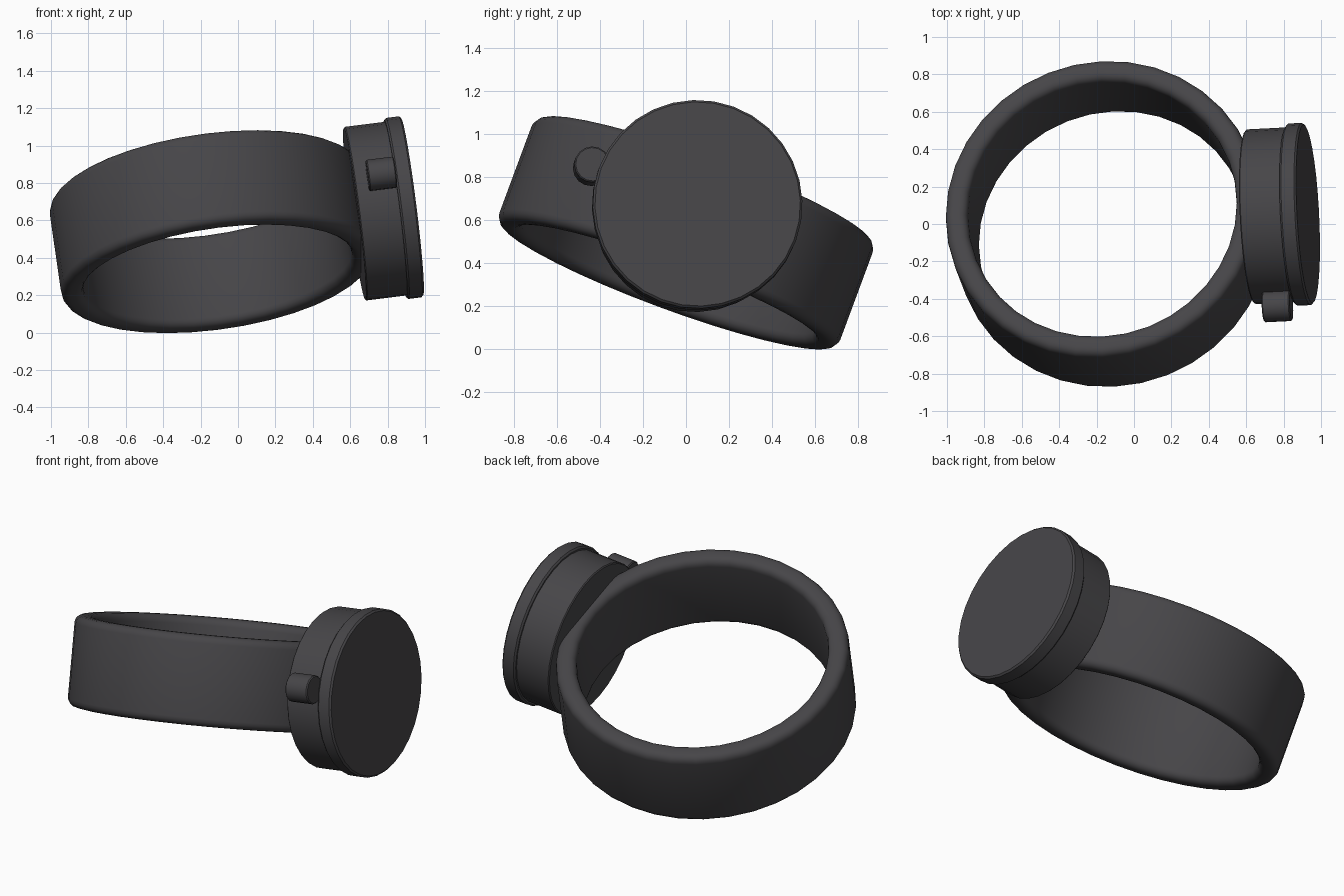
import bpy, bmesh, math
from mathutils import Matrix, Vector

cube = bpy.data.objects.get("Cube")
if cube:
    bpy.data.objects.remove(cube, do_unlink=True)

# One dark grey material
grey = bpy.data.materials.new("dark_grey")
grey.use_nodes = True
colour = (0.062, 0.06, 0.065, 1)
grey.diffuse_color = colour
grey.node_tree.nodes["Principled BSDF"].inputs["Base Color"].default_value = colour

# Tilted frame: local z is the band axis, local x points out through the dial
out = Vector((0.99, 0.05, 0.124)).normalized()
side = Vector((-0.12, 0.345, 0.93)).cross(out).normalized()
up = out.cross(side)
frame = Matrix.Translation((-0.14, 0, 0.54)) @ Matrix((out, side, up)).transposed().to_4x4()


def lathe(name, profile, place, closed=False, segments=32, angle=35):
    """Spin (radius, height) points around local z."""
    bm = bmesh.new()
    rings = []
    for i in range(segments):
        a = math.tau * i / segments
        rings.append([bm.verts.new((r * math.cos(a), r * math.sin(a), z)) for r, z in profile])
    n = len(profile)
    for i in range(segments):
        p, q = rings[i], rings[(i + 1) % segments]
        for j in range(n if closed else n - 1):
            k = (j + 1) % n
            bm.faces.new((p[j], q[j], q[k], p[k]))
    if not closed:
        bm.faces.new([r[0] for r in rings])
        bm.faces.new([r[-1] for r in rings])
    bmesh.ops.recalc_face_normals(bm, faces=bm.faces)
    mesh = bpy.data.meshes.new(name)
    bm.to_mesh(mesh)
    bm.free()
    mesh.materials.append(grey)
    obj = bpy.data.objects.new(name, mesh)
    bpy.context.collection.objects.link(obj)
    obj.matrix_world = frame @ place
    bpy.ops.object.select_all(action="DESELECT")
    obj.select_set(True)
    bpy.context.view_layer.objects.active = obj
    bpy.ops.object.shade_smooth_by_angle(angle=math.radians(angle))
    return obj


def rounded_section(inner, outer, half, radius, steps=4):
    """Rectangle with rounded corners, as (radius, height) points."""
    points = []
    corners = [(outer, half), (inner, half), (inner, -half), (outer, -half)]
    for c, (r, z) in enumerate(corners):
        cr = r - radius if r == outer else r + radius
        cz = z - math.copysign(radius, z)
        for s in range(steps + 1):
            a = math.pi / 2 * (c + s / steps)
            points.append((cr + radius * math.cos(a), cz + radius * math.sin(a)))
    return points


def disc(radius, start, end, bevel):
    return [(radius - bevel, start), (radius, start + bevel),
            (radius, end - bevel), (radius - bevel, end)]


# Wrist band
lathe("band", rounded_section(0.725, 0.845, 0.262, 0.045), Matrix.Identity(4), closed=True, segments=36)

# Case, dial cover and side knob, all turned around the outward axis
outward = Matrix.Rotation(math.pi / 2, 4, "Y")
lathe("case", disc(0.468, 0.77, 1.0, 0.006), outward)
lathe("dial_cover", disc(0.488, 0.99, 1.08, 0.01), outward)
lathe("side_knob", disc(0.084, 0.84, 0.99, 0.006),
      Matrix.Translation((0, -0.522, 0.015)) @ outward, segments=16)
